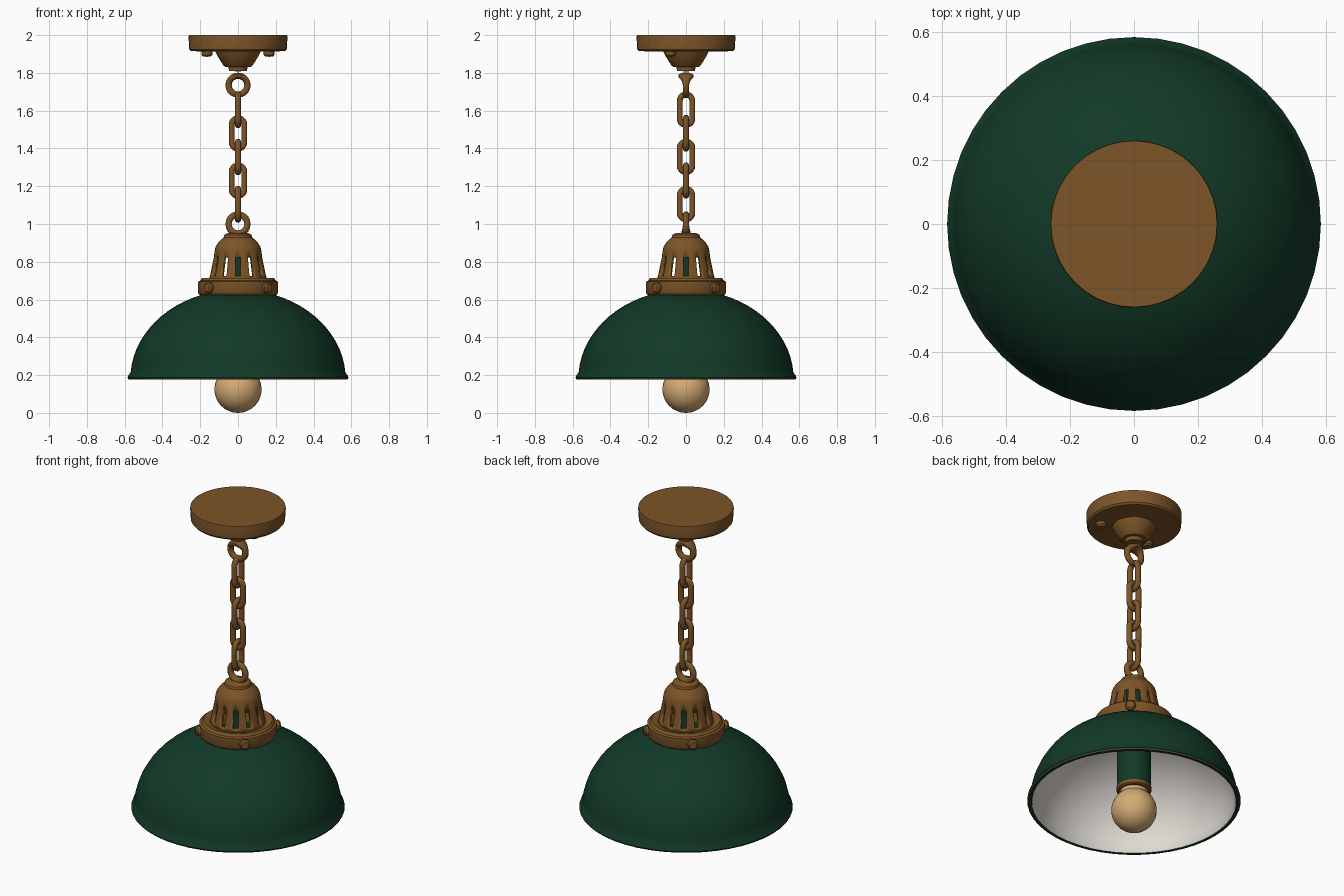
import bpy, bmesh, math
from mathutils import Matrix, Vector

if "Cube" in bpy.data.objects:
    bpy.data.objects.remove(bpy.data.objects["Cube"])

def material(name, rgb):
    m = bpy.data.materials.new(name)
    m.diffuse_color = (*rgb, 1)
    m.use_nodes = True
    m.node_tree.nodes["Principled BSDF"].inputs["Base Color"].default_value = m.diffuse_color
    return m

BRASS = material("aged brass", (0.205, 0.09, 0.021))
GREEN = material("dark green enamel", (0.006, 0.042, 0.02))
WHITE = material("white enamel", (0.75, 0.71, 0.66))
AMBER = material("amber glass", (0.66, 0.41, 0.175))

def finish(bm, name, mats, angle=35):
    bmesh.ops.recalc_face_normals(bm, faces=bm.faces)
    mesh = bpy.data.meshes.new(name)
    bm.to_mesh(mesh)
    bm.free()
    for m in mats:
        mesh.materials.append(m)
    mesh.shade_smooth()
    mesh.set_sharp_from_angle(angle=math.radians(angle))
    ob = bpy.data.objects.new(name, mesh)
    bpy.context.collection.objects.link(ob)
    return ob

def lathe(name, profile, segs, mats, band_mat=None, skip=None, matrix=None):
    """Spin (radius, z) points round z; skip(band, seg) leaves openings."""
    bm = bmesh.new()
    rings = []
    for r, z in profile:
        if r < 1e-6:
            rings.append([bm.verts.new((0, 0, z))] * segs)
        else:
            rings.append([bm.verts.new((r * math.cos(a), r * math.sin(a), z))
                          for a in (2 * math.pi * k / segs for k in range(segs))])
    for b in range(len(rings) - 1):
        lo, hi = rings[b], rings[b + 1]
        for k in range(segs):
            if skip and skip(b, k):
                continue
            n = (k + 1) % segs
            corners = list(dict.fromkeys((lo[k], lo[n], hi[n], hi[k])))
            f = bm.faces.new(corners)
            f.material_index = band_mat(b) if band_mat else 0
    if matrix:
        bm.transform(matrix)
    return finish(bm, name, mats)

def chain_link(name, z, half_width, straight, wire, turned, widen=None):
    """Round-wire oval in the xz plane, turned a quarter when asked."""
    bm = bmesh.new()
    arc, sides, rings = 10, 8, []
    for half in (0, 1):
        shift = straight if half == 0 else -straight
        for i in range(arc + (1 if straight else 0)):
            a = math.pi * (half + i / arc)
            out = Vector((math.cos(a), 0, math.sin(a)))
            c = out * half_width + Vector((0, 0, shift))
            w = widen(out.z) if widen else 1
            ring = []
            for j in range(sides):
                t = 2 * math.pi * (j + 0.5) / sides
                ring.append(bm.verts.new(c + out * wire * math.cos(t)
                                         + Vector((0, w * wire * math.sin(t), 0))))
            rings.append(ring)
    for i, ring in enumerate(rings):
        nxt = rings[(i + 1) % len(rings)]
        for j in range(sides):
            k = (j + 1) % sides
            bm.faces.new((ring[j], ring[k], nxt[k], nxt[j]))
    bm.transform(Matrix.Translation((0, 0, z))
                 @ Matrix.Rotation(math.pi / 2 if turned else 0, 4, 'Z'))
    return finish(bm, name, [BRASS], 60)

# Ceiling plate with its stepped cone and hook base
lathe("ceiling_plate", [(0, 2), (0.26, 2), (0.262, 1.99), (0.258, 1.925),
      (0.25, 1.915), (0.12, 1.913), (0.112, 1.895), (0.078, 1.84), (0.068, 1.832),
      (0.05, 1.832), (0.048, 1.81), (0, 1.808)], 40, [BRASS])

# Screw heads: two under the plate, four round the collar
HEAD = [(0, -0.02), (0.029, -0.02), (0.029, 0.008), (0.021, 0.017), (0, 0.019)]
for side, x in (("left", -0.165), ("right", 0.165)):
    lathe("plate_screw_" + side, HEAD, 12, [BRASS],
          matrix=Matrix.Translation((x, -0.082, 1.904)) @ Matrix.Rotation(math.pi, 4, 'X'))
for i in range(4):
    turn = Matrix.Rotation(math.radians(45 + 90 * i), 4, 'Z')
    lathe(f"collar_screw_{i + 1}", HEAD, 12, [BRASS],
          matrix=turn @ Matrix.Translation((0.218, 0, 0.662))
          @ Matrix.Rotation(math.pi / 2, 4, 'Y'))

# Chain: a round ring at each end, five oval links between
chain_link("top_ring", 1.735, 0.05, 0, 0.018, False, lambda h: 1 + 1.4 * max(0, h) ** 2)
for i in range(5):
    chain_link(f"chain_link_{i + 1}", 1.605 - 0.125 * i, 0.033, 0.0475, 0.017, i % 2 == 0)
chain_link("bottom_ring", 1.0, 0.05, 0, 0.018, False, lambda h: 1 + 0.5 * max(0, -h) ** 2)

# Vented cap: twelve slots cut through the sloping wall
cap = lathe("vented_cap", [(0, 0.952), (0.055, 0.952), (0.072, 0.943), (0.076, 0.928),
            (0.098, 0.91), (0.116, 0.885), (0.122, 0.868), (0.128, 0.825),
            (0.149, 0.725), (0.153, 0.70)], 60, [BRASS],
            skip=lambda b, k: b == 7 and k % 5 in (0, 4))
wall = cap.modifiers.new("wall", 'SOLIDIFY')
wall.thickness = 0.02
wall.offset = -1

# Collar that clamps the shade
lathe("collar", [(0.135, 0.70), (0.188, 0.714), (0.196, 0.708), (0.199, 0.70),
      (0.212, 0.695), (0.213, 0.64), (0.207, 0.628), (0.198, 0.622), (0.13, 0.622),
      (0.135, 0.70)], 48, [BRASS])

# Domed shade: green outside, white inside, brass line at the worn lip
def dome(radius, height, low, high, n):
    return [(radius * math.cos(a), 0.18 + height * math.sin(a))
            for a in (math.radians(low + (high - low) * i / n) for i in range(n + 1))]

outer = dome(0.57, 0.473, 4, 75, 14)
inner = dome(0.556, 0.459, 0.8, 75, 14)
profile = outer[::-1] + [(0.582, 0.196), (0.585, 0.187), (0.583, 0.182), (0.579, 0.178),
                         (0.560, 0.178)] + inner + [(0.09, 0.635)]
edge = len(outer)
lathe("shade", profile, 48, [GREEN, WHITE, BRASS],
      band_mat=lambda b: 2 if b == edge + 2 else (1 if b >= edge + 4 else 0))

# Lamp holder, its thin stem in the cap, and the brass ring at its mouth
lathe("lamp_holder", [(0, 0.66), (0.094, 0.66), (0.094, 0.262), (0, 0.262)], 24, [GREEN])
lathe("holder_stem", [(0, 0.93), (0.045, 0.93), (0.045, 0.65), (0, 0.65)], 16, [GREEN])
lathe("holder_ring", [(0, 0.268), (0.096, 0.268), (0.096, 0.25), (0.088, 0.244),
                      (0, 0.244)], 24, [BRASS])

# Globe bulb with a short neck
globe = [(0.125 * math.sin(a), 0.125 - 0.125 * math.cos(a))
         for a in (math.radians(142 * i / 12) for i in range(13))]
globe[0] = (0, 0)
lathe("bulb", globe + [(0.074, 0.25), (0, 0.25)], 24, [AMBER])
